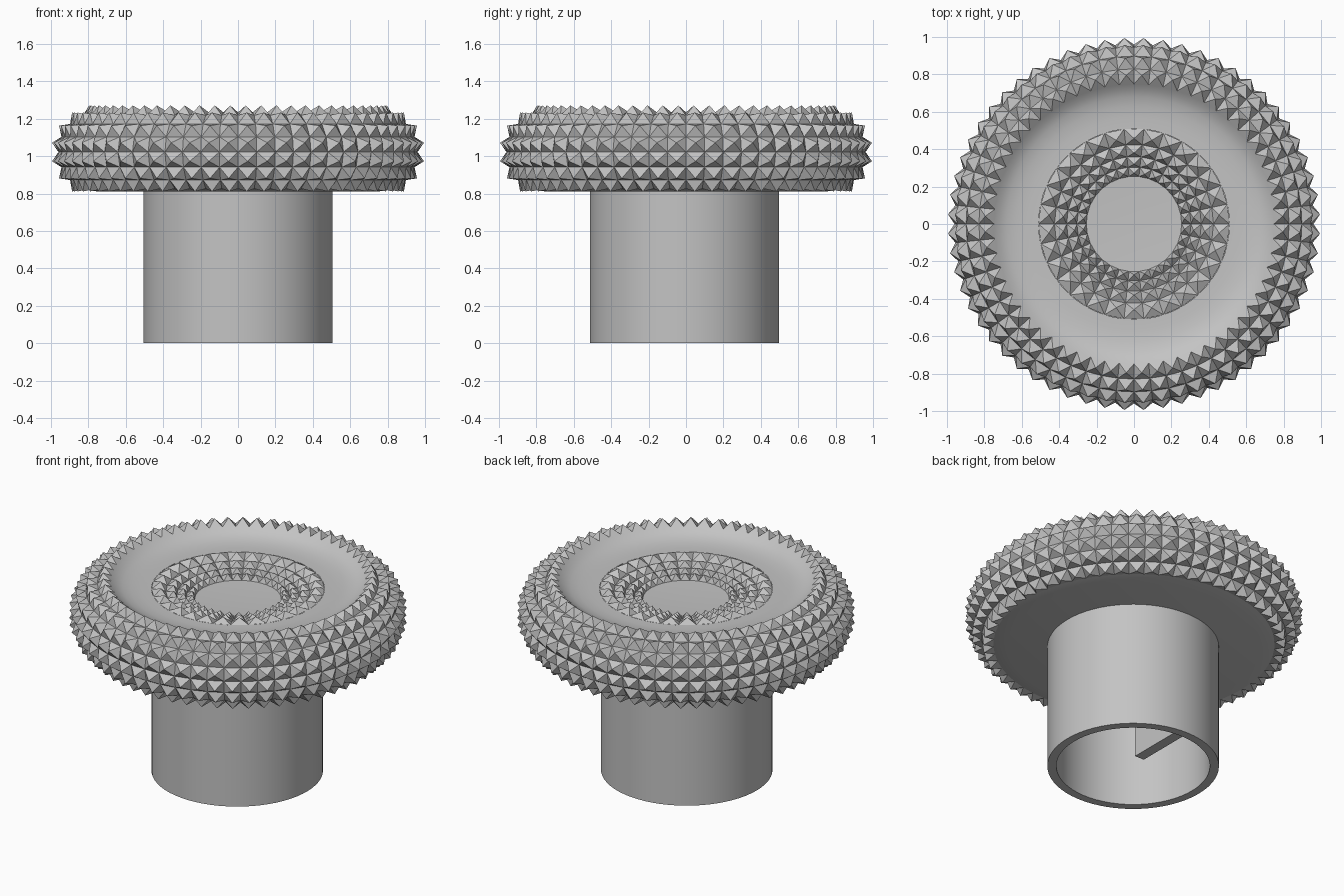
import bpy, bmesh, math
from mathutils import Vector

if "Cube" in bpy.data.objects:
    bpy.data.objects.remove(bpy.data.objects["Cube"])

grey = bpy.data.materials.new("plain_grey")
grey.diffuse_color = (0.55, 0.55, 0.55, 1)
grey.use_nodes = True
grey.node_tree.nodes["Principled BSDF"].inputs["Base Color"].default_value = grey.diffuse_color


def finish(name, bm, smooth):
    bmesh.ops.remove_doubles(bm, verts=bm.verts, dist=1e-5)
    me = bpy.data.meshes.new(name)
    bm.to_mesh(me)
    bm.free()
    ob = bpy.data.objects.new(name, me)
    bpy.context.collection.objects.link(ob)
    me.materials.append(grey)
    if smooth:
        bpy.ops.object.select_all(action='DESELECT')
        ob.select_set(True)
        bpy.context.view_layer.objects.active = ob
        bpy.ops.object.shade_smooth_by_angle(angle=math.radians(30))
    return ob


def polar(r, z, a, cy=0.0):
    return Vector((r * math.cos(a), r * math.sin(a) + cy, z))


def lathe(name, profile, n, stud=0.0, cy=0.0, smooth=True, closed=False):
    """Spin (r, z) points; with stud > 0 every tile becomes a pyramid.
    Profiles run outward-facing: top centre to rim to bottom."""
    bm = bmesh.new()
    pts = profile + profile[:1] if closed else profile
    for (r0, z0), (r1, z1) in zip(pts, pts[1:]):
        for i in range(n):
            a, b = math.tau * i / n, math.tau * (i + 1) / n
            co = [polar(r0, z0, a, cy), polar(r1, z1, a, cy)]
            if r1 > 1e-6:
                co.append(polar(r1, z1, b, cy))
            if r0 > 1e-6:
                co.append(polar(r0, z0, b, cy))
            vs = [bm.verts.new(c) for c in co]
            if stud:
                normal = (co[2] - co[0]).cross(co[3] - co[1]).normalized()
                tip = bm.verts.new(sum(co, Vector()) / 4 + normal * stud)
                for k in range(4):
                    bm.faces.new((vs[k], vs[(k + 1) % 4], tip))
            else:
                bm.faces.new(vs)
    return finish(name, bm, smooth)


# Studded rim: rounded half-circle section, seven rows of pyramids
R0, ZC, RAD = 0.748, 1.022, 0.212
arc = [(R0 + RAD * math.cos(math.radians(90 - 22.5 * k)),
        ZC + RAD * math.sin(math.radians(90 - 22.5 * k))) for k in range(9)]
lathe("studded_rim", arc[:8], 60, stud=0.046, smooth=False)

# Smooth underside of the cap
lathe("cap_underside", [arc[7], arc[8], (0, arc[8][1])], 60)

# Hollow dish inside the rim
lathe("top_dish", [(0.51, 1.18), (0.57, 1.18), (0.63, 1.185), (0.68, 1.196),
                   (0.72, 1.213), arc[0]], 60)

# Sunken ring of smaller studs
lathe("inner_stud_ring", [(0.255, 1.115), (0.305, 1.125), (0.36, 1.142),
                          (0.425, 1.162), (0.51, 1.18)], 30, stud=0.036, smooth=False)

# Shallow centre
lathe("centre_disc", [(0, 1.105), (0.255, 1.115)], 30)

# Hollow stem
lathe("stem_tube", [(0.506, 0.82), (0.506, 0.0), (0.453, 0.0), (0.453, 0.82)],
      64, cy=-0.008, closed=True)

# Rib inside the stem
bm = bmesh.new()
bmesh.ops.create_cube(bm, size=1)
for v in bm.verts:
    v.co = Vector((v.co.x * 0.066, 0.255 + v.co.y * 0.41, 0.425 + v.co.z * 0.79))
finish("stem_rib", bm, False)
